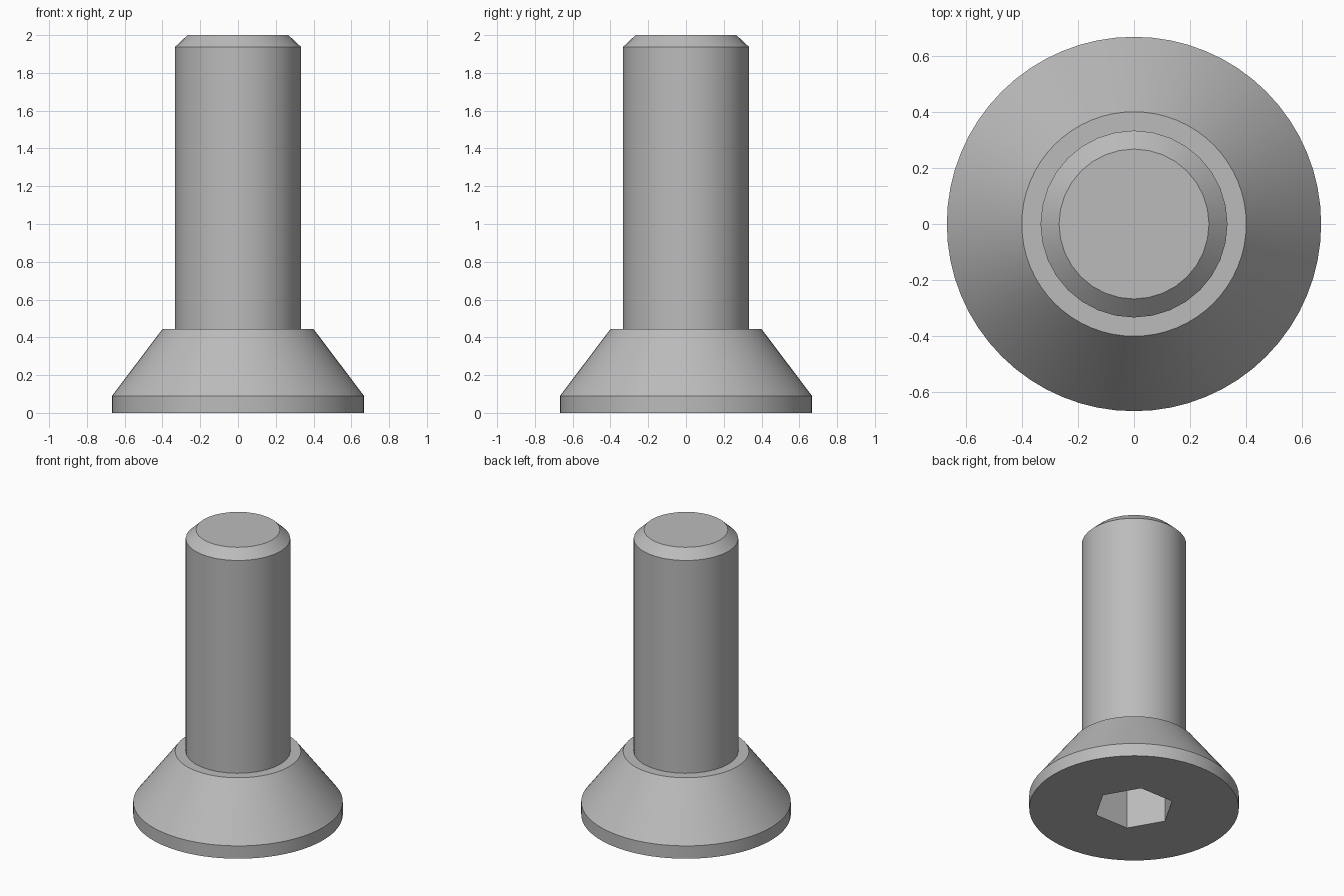
import bpy, bmesh, math

cube = bpy.data.objects.get("Cube")
if cube:
    bpy.data.objects.remove(cube)

steel = bpy.data.materials.new("grey_steel")
steel.use_nodes = True
GREY = (0.5, 0.5, 0.5, 1)
steel.diffuse_color = GREY
steel.node_tree.nodes["Principled BSDF"].inputs["Base Color"].default_value = GREY


def lathe(name, profile, sides):
    """Closed solid of revolution from (radius, height) rings."""
    bm = bmesh.new()
    rings = []
    for r, z in profile:
        angles = [math.tau * i / sides for i in range(sides)]
        rings.append([bm.verts.new((r * math.cos(a), r * math.sin(a), z)) for a in angles])
    for low, high in zip(rings, rings[1:]):
        for i in range(sides):
            j = (i + 1) % sides
            bm.faces.new((low[i], low[j], high[j], high[i]))
    bm.faces.new(rings[0][::-1])
    bm.faces.new(rings[-1])
    mesh = bpy.data.meshes.new(name)
    bm.to_mesh(mesh)
    bm.free()
    mesh.materials.append(steel)
    obj = bpy.data.objects.new(name, mesh)
    bpy.context.collection.objects.link(obj)
    return obj


def smooth(obj):
    bpy.ops.object.select_all(action='DESELECT')
    obj.select_set(True)
    bpy.context.view_layer.objects.active = obj
    bpy.ops.object.shade_smooth_by_angle(angle=math.radians(25))


# Countersunk head with a short straight rim
head = lathe("countersunk_head", [(0.667, 0), (0.667, 0.09), (0.4, 0.444)], 64)

# Hex key socket cut into the underside of the head
cutter = lathe("hex_socket_cutter", [(0.257, -0.1), (0.257, 0.333)], 6)
cutter.hide_render = True
cutter.hide_viewport = True
cutter.display_type = 'WIRE'
cut = head.modifiers.new("hex_socket", 'BOOLEAN')
cut.operation = 'DIFFERENCE'
cut.solver = 'EXACT'
cut.object = cutter

# Plain shank with a chamfered tip
shank = lathe("shank", [(0.333, 0.444), (0.333, 1.938), (0.267, 2.0)], 32)

for part in (head, shank):
    smooth(part)
